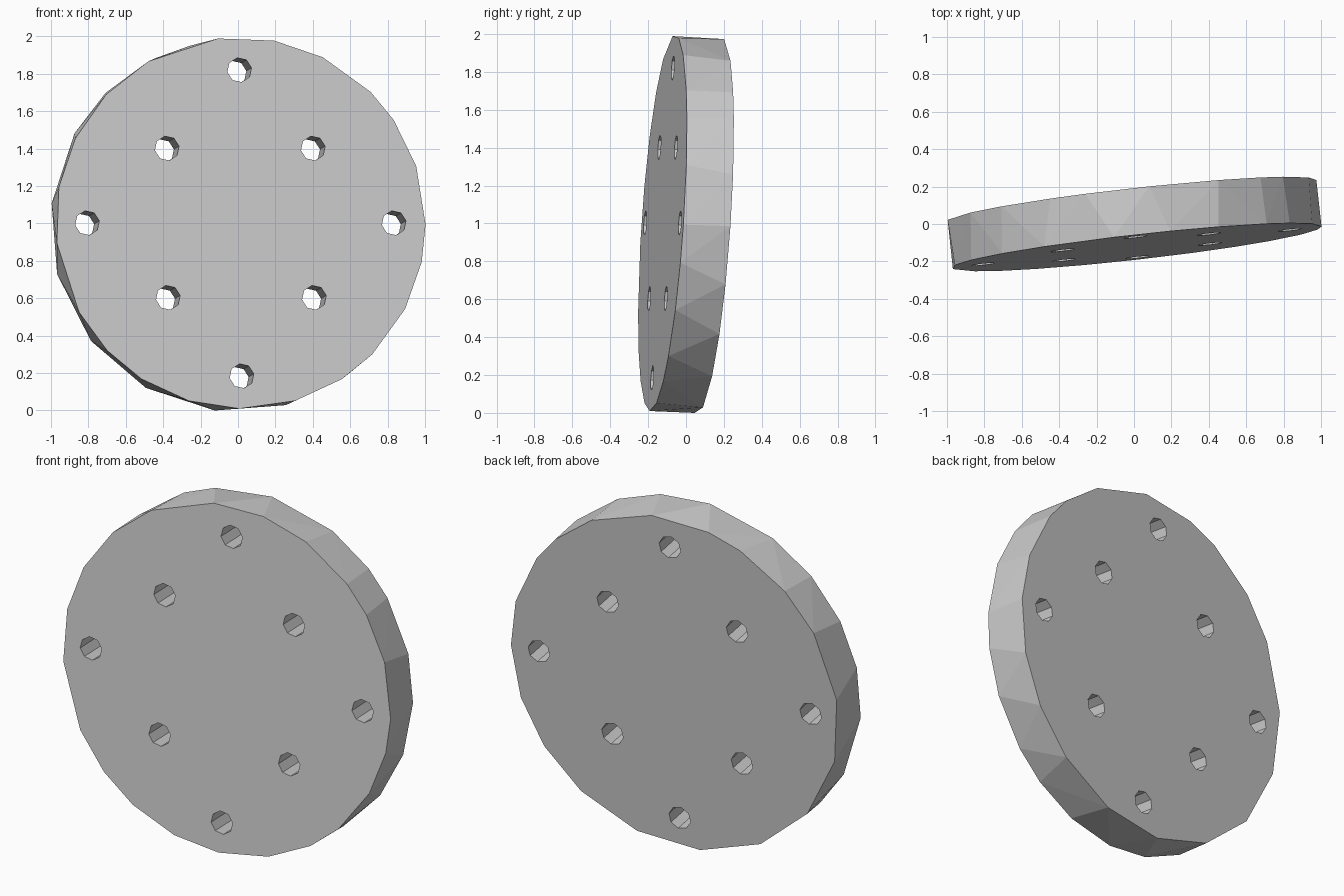
import bpy, bmesh, math
from mathutils import Matrix, Vector

if "Cube" in bpy.data.objects:
    bpy.data.objects.remove(bpy.data.objects["Cube"])

R, HALF = 0.995, 0.125

# Rim corner angles (degrees) on the front and back faces
FRONT = [96.6, 79.1, 63.2, 44.9, 33.7, 17.9, -0.5, -12.2, -27.6, -45, -57.3,
         -73.3, -90.8, -106.6, -122.9, -136.5, -151.3, -173.8, 168.8, 152.9,
         136.2, 119.5]
BACK = [84, 104, 115.6, 134.2, 150, 173, -165, -141.8, -119.4, -96.8, -74.6,
        -53, -35, -18, 0, 16, 34.6, 45.3, 61.5]


def finish(name, bm):
    bmesh.ops.recalc_face_normals(bm, faces=bm.faces)
    mesh = bpy.data.meshes.new(name)
    bm.to_mesh(mesh)
    bm.free()
    obj = bpy.data.objects.new(name, mesh)
    bpy.context.collection.objects.link(obj)
    return obj


def ring(bm, angles, y):
    for a in angles:
        t = math.radians(a)
        bm.verts.new((R * math.cos(t), y, R * math.sin(t)))


# Disc: hull between the two differently faceted rims
bm = bmesh.new()
ring(bm, FRONT, -HALF)
ring(bm, BACK, HALF)
bmesh.ops.convex_hull(bm, input=bm.verts)
bmesh.ops.dissolve_limit(bm, angle_limit=math.radians(0.5),
                         verts=bm.verts, edges=bm.edges)
disc = finish("disc", bm)

# Hole cutters: four outer and four inner
bm = bmesh.new()
holes = [(0, .82), (0, -.82), (.825, 0), (-.825, 0)]
holes += [(sx * .393, sz * .4) for sx in (-1, 1) for sz in (-1, 1)]
for x, z in holes:
    m = (Matrix.Translation((x, 0, z)) @ Matrix.Rotation(math.pi / 2, 4, 'X')
         @ Matrix.Rotation(math.radians(10), 4, 'Z'))
    bmesh.ops.create_cone(bm, cap_ends=True, segments=8, radius1=.066,
                          radius2=.066, depth=1, matrix=m)
cutter = finish("hole_cutter", bm)

mod = disc.modifiers.new("holes", 'BOOLEAN')
mod.operation = 'DIFFERENCE'
mod.solver = 'EXACT'
mod.object = cutter
bpy.context.view_layer.objects.active = disc
disc.select_set(True)
bpy.ops.object.modifier_apply(modifier=mod.name)
bpy.data.objects.remove(cutter)

# Tilt the disc and stand it on the ground
ay = Vector((-.112, 1, -.0675)).normalized()
ax = Vector((1, .112, 0)).normalized()
az = ax.cross(ay)
disc.data.transform(Matrix((ax, ay, az)).transposed().to_4x4())
low = min(v.co.z for v in disc.data.vertices)
disc.data.transform(Matrix.Translation((0, 0, -low)))
